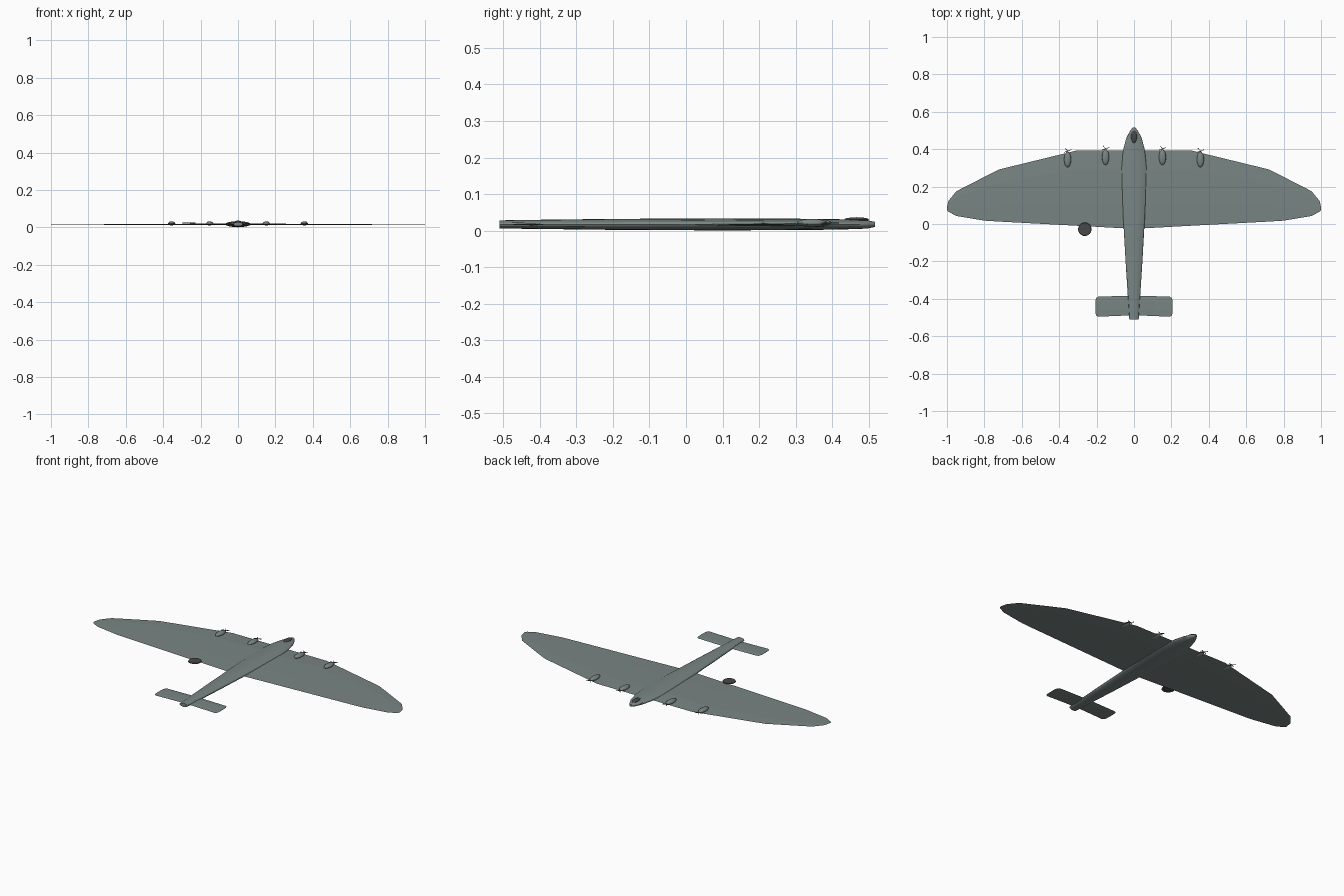
import bpy, bmesh, math
from mathutils import Matrix

if "Cube" in bpy.data.objects:
    bpy.data.objects.remove(bpy.data.objects["Cube"])


def material(name, rgb):
    m = bpy.data.materials.new(name)
    m.diffuse_color = (*rgb, 1)
    m.use_nodes = True
    m.node_tree.nodes["Principled BSDF"].inputs["Base Color"].default_value = m.diffuse_color
    return m


PAINT = material("grey_green_paint", (0.19, 0.235, 0.23))
DARK = material("dark_grey", (0.065, 0.065, 0.065))
MID_Z = 0.017


def finish(name, bm, mat, smooth=None):
    bmesh.ops.recalc_face_normals(bm, faces=bm.faces)
    me = bpy.data.meshes.new(name)
    bm.to_mesh(me)
    bm.free()
    me.materials.append(mat)
    ob = bpy.data.objects.new(name, me)
    bpy.context.collection.objects.link(ob)
    if smooth:
        bpy.ops.object.select_all(action='DESELECT')
        ob.select_set(True)
        bpy.context.view_layer.objects.active = ob
        bpy.ops.object.shade_smooth_by_angle(angle=math.radians(smooth))
    return ob


def loft(name, rings, mat, smooth=None):
    """Skin closed rings of points and cap both ends."""
    bm = bmesh.new()
    rows = [[bm.verts.new(p) for p in r] for r in rings]
    n = len(rows[0])
    for a, b in zip(rows, rows[1:]):
        for i in range(n):
            j = (i + 1) % n
            bm.faces.new((a[i], a[j], b[j], b[i]))
    bm.faces.new(rows[0])
    bm.faces.new(rows[-1])
    return finish(name, bm, mat, smooth)


def lifting_surface(name, half, z):
    """Half span stations (x, leading y, trailing y, half thickness), mirrored."""
    stations = [(-x, l, t, h) for x, l, t, h in reversed(half[1:])] + half
    rings = []
    for x, lead, trail, h in stations:
        ridge = lead - 0.25 * (lead - trail)
        rear = lead - 0.7 * (lead - trail)
        rings.append([(x, lead, z), (x, ridge, z + h), (x, rear, z + h * 0.7),
                      (x, trail, z), (x, rear, z - h * 0.7), (x, ridge, z - h)])
    return loft(name, rings, PAINT)


def blob(name, loc, size, mat, u=16, v=8):
    """Flattened ellipsoid."""
    bm = bmesh.new()
    bmesh.ops.create_uvsphere(bm, u_segments=u, v_segments=v, radius=1,
                              matrix=Matrix.Translation(loc) @ Matrix.Diagonal((*size, 1)))
    return finish(name, bm, mat, 40)


# Fuselage: flat oval sections (y, half width, half height)
sections = [(-0.51, 0.025, 0.011), (-0.45, 0.029, 0.012), (-0.2, 0.045, 0.015),
            (0.1, 0.062, 0.0165), (0.3, 0.069, 0.0155), (0.4, 0.057, 0.0145),
            (0.46, 0.041, 0.013), (0.495, 0.023, 0.0115), (0.517, 0.007, 0.007)]
SIDES = 16
loft("fuselage", [[(w * math.cos(2 * math.pi * i / SIDES), y,
                    MID_Z + h * math.sin(2 * math.pi * i / SIDES))
                   for i in range(SIDES)] for y, w, h in sections], PAINT, 30)

# Main wing and tailplane
lifting_surface("main_wing", [
    (0, 0.392, -0.026, 0.005), (0.31, 0.392, -0.009, 0.003), (0.72, 0.292, 0.013, 0.002),
    (0.80, 0.252, 0.018, 0.0018), (0.95, 0.175, 0.043, 0.0015),
    (0.993, 0.122, 0.066, 0.0012), (1.0, 0.09, 0.074, 0.001)], 0.016)
lifting_surface("tailplane", [
    (0, -0.383, -0.488, 0.003), (0.11, -0.386, -0.492, 0.002), (0.19, -0.388, -0.496, 0.002),
    (0.202, -0.395, -0.49, 0.0015), (0.206, -0.41, -0.475, 0.001)], MID_Z)

# Engine nacelles with thin crossed propeller blades
for n, (x, y) in enumerate([(-0.355, 0.345), (-0.152, 0.357), (0.152, 0.357), (0.355, 0.345)]):
    blob(f"engine_nacelle_{n + 1}", (x, y, 0.021), (0.019, 0.042, 0.011), PAINT)
    bm = bmesh.new()
    for angle in (-50, 20):
        bmesh.ops.create_cube(bm, size=1, matrix=Matrix.Translation((x, y + 0.045, 0.021))
                              @ Matrix.Rotation(math.radians(angle), 4, 'Z')
                              @ Matrix.Diagonal((0.042, 0.003, 0.003, 1)))
    finish(f"propeller_{n + 1}", bm, DARK)

# Cockpit canopy on the nose
blob("cockpit_canopy", (0, 0.467, 0.030), (0.016, 0.034, 0.0065), DARK)

# Small round disc behind the left wing
bm = bmesh.new()
bmesh.ops.create_cone(bm, cap_ends=True, segments=24, radius1=0.036, radius2=0.034,
                      depth=0.004, matrix=Matrix.Translation((-0.263, -0.028, 0.024)))
finish("round_disc", bm, DARK, 30)
